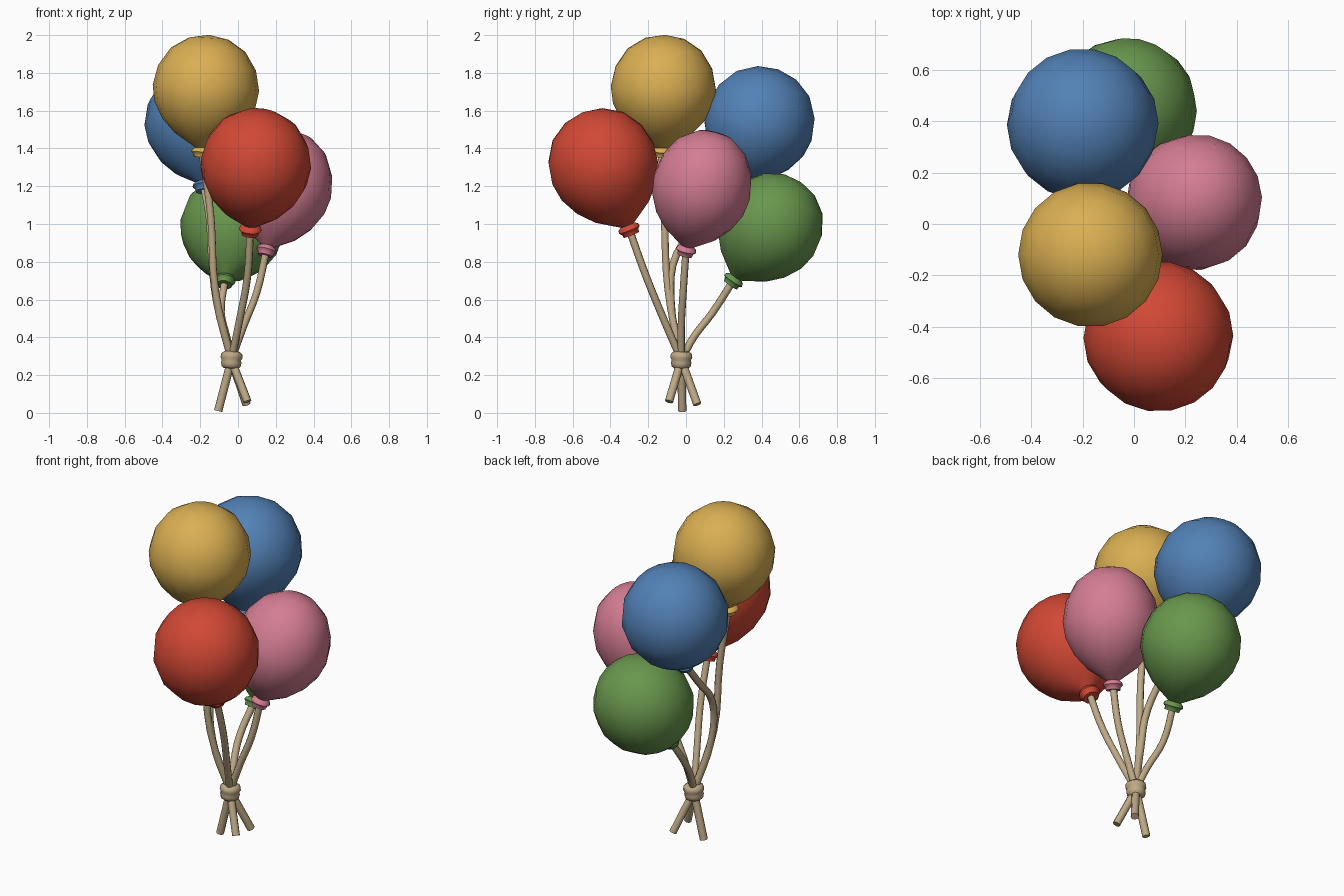
import bpy, bmesh, math
from mathutils import Vector

cube = bpy.data.objects.get("Cube")
if cube:
    bpy.data.objects.remove(cube, do_unlink=True)


def material(name, rgb):
    m = bpy.data.materials.new(name)
    m.use_nodes = True
    m.diffuse_color = (*rgb, 1)
    m.node_tree.nodes["Principled BSDF"].inputs["Base Color"].default_value = (*rgb, 1)
    return m


MATS = {
    "yellow": material("yellow", (.70, .43, .085)),
    "red": material("red", (.64, .065, .035)),
    "blue": material("blue", (.085, .22, .47)),
    "pink": material("pink", (.66, .205, .29)),
    "green": material("green", (.14, .31, .075)),
    "twine": material("twine", (.52, .40, .24)),
}


def finish(obj, mat):
    if not obj.data.materials:
        obj.data.materials.append(mat)
    bpy.ops.object.select_all(action='DESELECT')
    obj.select_set(True)
    bpy.context.view_layer.objects.active = obj
    if obj.type == 'CURVE':
        bpy.ops.object.convert(target='MESH')
    bpy.ops.object.shade_smooth_by_angle(angle=math.radians(50))


def lathe(name, profile, centre, axis, sides, mat):
    """Revolve (radius, height) points around an axis through centre."""
    turn = Vector((0, 0, 1)).rotation_difference(Vector(axis))
    bm = bmesh.new()
    verts = [bm.verts.new((r, 0, h)) for r, h in profile]
    edges = [bm.edges.new(pair) for pair in zip(verts, verts[1:])]
    bmesh.ops.spin(bm, geom=verts + edges, cent=(0, 0, 0), axis=(0, 0, 1),
                   angle=math.tau, steps=sides)
    bmesh.ops.remove_doubles(bm, verts=bm.verts, dist=1e-4)
    bmesh.ops.recalc_face_normals(bm, faces=bm.faces)
    mesh = bpy.data.meshes.new(name)
    bm.to_mesh(mesh)
    bm.free()
    obj = bpy.data.objects.new(name, mesh)
    bpy.context.collection.objects.link(obj)
    obj.location = centre
    obj.rotation_mode = 'QUATERNION'
    obj.rotation_quaternion = turn
    finish(obj, mat)


def cord(name, points, radius=.02):
    """Round twine through the points."""
    curve = bpy.data.curves.new(name, 'CURVE')
    curve.dimensions = '3D'
    curve.bevel_depth = radius
    curve.bevel_resolution = 2
    curve.resolution_u = 4
    curve.use_fill_caps = True
    spline = curve.splines.new('BEZIER')
    spline.bezier_points.add(len(points) - 1)
    for bp, p in zip(spline.bezier_points, points):
        bp.co = p
        bp.handle_left_type = bp.handle_right_type = 'AUTO'
    obj = bpy.data.objects.new(name, curve)
    bpy.context.collection.objects.link(obj)
    finish(obj, MATS["twine"])


# Balloon outline in units of its radius: dome, taper, pinched neck, rolled lip
DOME = [(0, 1), (.37, .93), (.7, .72), (.92, .38), (1, 0)]
TAPER = [(.95, -.33), (.78, -.66), (.53, -.93), (.27, -1.1), (.13, -1.19),
         (.19, -1.23), (.205, -1.28), (.16, -1.32), (.15, -1.38), (0, -1.38)]
LIP = 1.28

KNOT = (-.035, -.025, .28)

# colour: body centre, lip centre, radius, dome stretch, string midpoints
BALLOONS = {
    "yellow": ((-.17, -.12, 1.72), (-.19, -.13, 1.38), .282, 1, 
               [(-.145, -.115, 1.05), (-.12, -.095, .65)]),
    "red": ((.095, -.44, 1.32), (.065, -.30, .97), .293, 1,
            [(.05, -.21, .72), (.01, -.12, .5)]),
    "blue": ((-.2, .39, 1.54), (-.18, .27, 1.2), .296, 1,
             [(-.15, .1, 1.02), (-.14, -.05, .84), (-.115, -.08, .6)]),
    "pink": ((.235, .085, 1.2), (.15, 0, .86), .265, 1.14,
             [(.1, -.015, .64), (.03, -.025, .46)]),
    "green": ((-.03, .45, .99), (-.07, .25, .70), .277, 1.02,
              [(-.09, .14, .53), (-.06, .04, .4)]),
}

for colour, (centre, lip, radius, stretch, mids) in BALLOONS.items():
    axis = Vector(centre) - Vector(lip)
    drop = axis.length / LIP
    profile = [(r * radius, h * radius * stretch) for r, h in DOME]
    profile += [(r * radius, h * drop) for r, h in TAPER]
    lathe(colour + "_balloon", profile, centre, axis, 18, MATS[colour])
    cord(colour + "_string", [lip, *mids, KNOT])

# Loose string ends below the knot
for i, end in enumerate([(-.105, -.02, .01), (.045, .06, .045), (.05, -.09, .06)]):
    cord(f"string_end_{i + 1}", [KNOT, end], .022)

# Wrapped knot
lathe("knot", [(0, .045), (.04, .045), (.056, .032), (.058, .012), (.051, 0),
               (.054, -.014), (.05, -.035), (.036, -.045), (0, -.045)],
      KNOT, (.05, .03, 1), 12, MATS["twine"])
